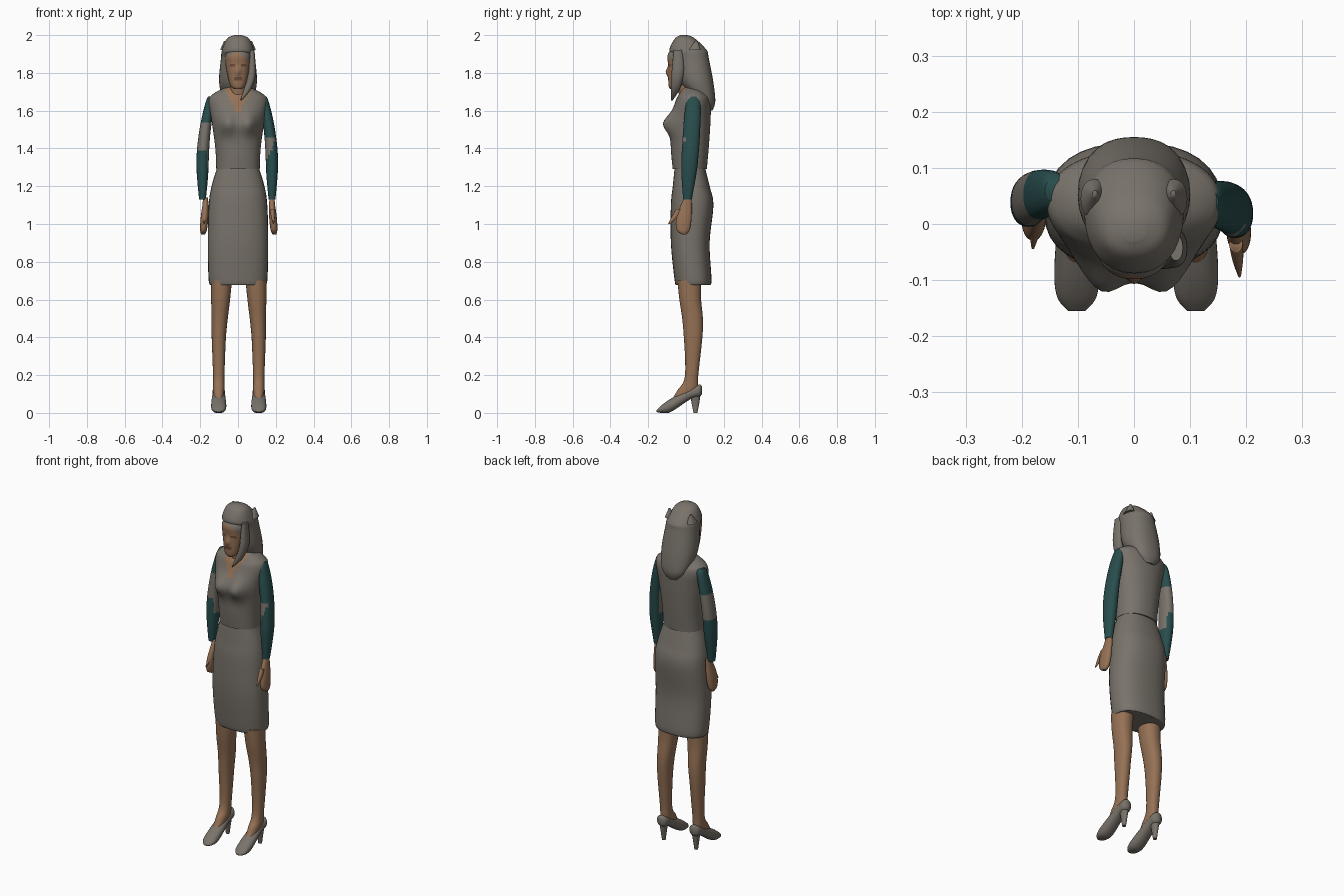
import bpy, bmesh
from math import cos, sin, pi, exp, copysign

cube = bpy.data.objects.get("Cube")
if cube:
    bpy.data.objects.remove(cube, do_unlink=True)


def make_material(name, colour):
    mat = bpy.data.materials.new(name)
    mat.use_nodes = True
    mat.diffuse_color = (*colour, 1)
    mat.node_tree.nodes["Principled BSDF"].inputs["Base Color"].default_value = (*colour, 1)
    return mat


CLOTH, SKIN, TEAL, DARK = range(4)
MATERIALS = [
    make_material("warm grey", (.19, .17, .145)),
    make_material("skin", (.3, .165, .09)),
    make_material("dark teal", (.022, .075, .075)),
    make_material("dark brown", (.15, .07, .045)),
]


def spline(before, start, end, after, t):
    """Catmull-Rom value between start and end."""
    slope_in, slope_out = (end - before) / 2, (after - start) / 2
    rise = end - start
    return start + t * (slope_in + t * (3 * rise - 2 * slope_in - slope_out
                                        + t * (slope_in + slope_out - 2 * rise)))


def smooth_rings(rings, steps):
    padded = [rings[0], *rings, rings[-1]]
    result = []
    for neighbours in zip(padded, padded[1:], padded[2:], padded[3:]):
        for step in range(steps):
            result.append([spline(*values, step / steps) for values in zip(*neighbours)])
    return result + [rings[-1]]


def rounded(value, power):
    return copysign(abs(value) ** (2 / power), value)


def loft(name, rings, colour, centre=lambda position: 0, along_y=False, power=2.2,
         segments=32, steps=6, bumps=(), paint=None, side=1, shift=(0, 0)):
    """Skin rounded sections, each given as position, half width, low and high extent."""
    bm = bmesh.new()
    loops = []
    for position, half_width, low, high in smooth_rings(rings, steps):
        loop = []
        for k in range(segments):
            angle = 2 * pi * k / segments
            u, v = rounded(cos(angle), power), rounded(sin(angle), power)
            x = centre(position) + u * half_width
            across = (low + high + v * (high - low)) / 2
            y, z = (position, across) if along_y else (across, position)
            for bump_x, bump_z, wide, tall, height in bumps:
                distance = ((x - bump_x) / wide) ** 2 + ((z - bump_z) / tall) ** 2
                y -= height * max(-v, 0) * exp(-distance)
            loop.append(bm.verts.new((side * (x + shift[0]), y + shift[1], z)))
        loops.append(loop)
    for lower, upper in zip(loops, loops[1:]):
        for k in range(segments):
            n = (k + 1) % segments
            bm.faces.new((lower[k], lower[n], upper[n], upper[k]))
    bm.faces.new(loops[0])
    bm.faces.new(loops[-1])
    bmesh.ops.recalc_face_normals(bm, faces=bm.faces)
    bm.normal_update()
    for face in bm.faces:
        face.material_index = paint(face.calc_center_median(), face.normal) if paint else colour
    mesh = bpy.data.meshes.new(name)
    bm.to_mesh(mesh)
    bm.free()
    for mat in MATERIALS:
        mesh.materials.append(mat)
    obj = bpy.data.objects.new(name, mesh)
    bpy.context.collection.objects.link(obj)
    bpy.ops.object.select_all(action='DESELECT')
    obj.select_set(True)
    bpy.context.view_layer.objects.active = obj
    bpy.ops.object.shade_smooth_by_angle(angle=pi / 3)


# Colour rules
def neckline(centre, normal):
    opening = (centre.z - 1.575) / 2
    return SKIN if normal.y < 0 and centre.y < 0 and abs(centre.x) < opening else CLOTH


def face_paint(centre, normal):
    hairline = 1.91 - max(.8 * centre.x, -.4 * centre.x)
    if centre.z > hairline:
        return CLOTH
    eye = abs(centre.z - 1.84) < .009 and abs(abs(centre.x) - .03) < .015
    mouth = abs(centre.z - 1.77) < .007 and abs(centre.x) < .02
    return DARK if normal.y < 0 and (eye or mouth) else SKIN


def left_sleeve_paint(centre, normal):
    inner_edge = .14 + .4 * (centre.z - 1.3)
    patch = 1.28 < centre.z < 1.45 and normal.y < .2 and centre.x < inner_edge
    return CLOTH if patch else TEAL


def right_sleeve_paint(centre, normal):
    inner_patch = 1.3 < centre.z < 1.4 and centre.x > -.165
    band = 1.4 < centre.z < 1.53
    return CLOTH if inner_patch or band else TEAL


# Centre lines of the limbs and the front lock
def arm_line(z):
    return .18 - .35 * max(z - 1.3, 0) ** 2 + .08 * max(1.1 - z, 0)


def leg_line(z):
    return .11 - .05 * max(z - .4, 0)


def lock_line(z):
    return .075 - 2.2 * max(1.82 - z, 0) ** 2


# Dress
loft("skirt", [
    (.68, .14, -.05, .12), (.7, .155, -.06, .135), (.9, .16, -.08, .125),
    (1.1, .155, -.08, .145), (1.2, .14, -.07, .125), (1.3, .11, -.06, .1),
], CLOTH, power=2.4)
loft("bodice", [
    (1.29, .115, -.07, .11), (1.4, .12, -.08, .12), (1.55, .14, -.08, .13),
    (1.65, .155, -.055, .13), (1.69, .13, -.035, .11), (1.73, .05, -.01, .07),
], CLOTH, segments=64, steps=9, paint=neckline,
    bumps=[(x, 1.53, .05, .055, .05) for x in (-.06, .06)])

# Head, neck and hair
loft("neck", [(1.66, .045, -.036, .06), (1.78, .04, -.045, .05)], SKIN)
loft("head", [
    (1.715, .02, -.085, -.04), (1.74, .043, -.093, 0), (1.84, .065, -.095, .04),
    (1.9, .065, -.095, .04), (1.95, .03, -.05, .02),
], SKIN, segments=64, steps=12, paint=face_paint, bumps=[(0, 1.805, .012, .02, .013)])
loft("hair", [
    (1.6, .03, .1, .14), (1.65, .075, .06, .155), (1.75, .1, -.03, .145),
    (1.88, .09, -.06, .12), (1.92, .085, -.088, .11), (1.98, .06, -.06, .05),
    (2, .02, -.03, .01),
], CLOTH)
loft("front_lock", [
    (1.655, .003, -.08, -.07), (1.72, .02, -.08, -.03), (1.82, .02, -.075, -.01),
    (1.92, .012, -.065, -.02),
], CLOTH, centre=lock_line)

for side, label in ((1, "left"), (-1, "right")):
    left = side > 0
    loft(label + "_hair_tuft", [(1.92, .025, .01, .08), (1.97, .004, .05, .06)],
         CLOTH, centre=lambda z: .07, side=side)

    # Arms and hands, the right ones set further back
    loft(label + "_sleeve", [
        (1.675, .02, .02, .06), (1.64, .025, 0, .075), (1.5, .03, -.015, .075),
        (1.3, .032, -.025, .06), (1.13, .018, -.015, .03),
    ], TEAL, centre=arm_line, steps=9, side=side, shift=(0, 0) if left else (.008, .02),
        paint=left_sleeve_paint if left else right_sleeve_paint)
    loft(label + "_hand", [
        (1.14, .013, -.01, .03), (1.04, .02, -.05, .03), (.97, .018, -.05, .02),
        (.945, .01, -.02, 0),
    ], SKIN, centre=arm_line, side=side, shift=(0, 0) if left else (-.008, .025))
    loft(label + "_thumb", [
        (1.08, .012, -.05, -.02), (1.04, .01, -.075, -.04), (1, .003, -.095, -.085),
    ], SKIN, centre=arm_line, side=side, shift=(0, 0) if left else (-.008, .05))

    # Legs, shoes and heels
    stance = (0, 0) if left else (-.008, 0)
    loft(label + "_leg", [
        (.7, .055, -.045, .08), (.6, .05, -.035, .08), (.45, .04, -.015, .09),
        (.2, .03, -.005, .065), (.12, .03, -.045, .06), (.08, .025, -.07, .02),
    ], SKIN, centre=leg_line, side=side, shift=stance)
    loft(label + "_shoe", [
        (-.155, .015, .005, .015), (-.13, .035, 0, .04), (-.08, .04, .005, .075),
        (.02, .033, .07, .13), (.07, .03, .085, .15), (.085, .01, .1, .14),
    ], CLOTH, centre=leg_line, along_y=True, side=side, shift=stance)
    loft(label + "_heel", [(.12, .025, .02, .08), (.05, .014, .03, .07), (0, .01, .04, .06)],
         CLOTH, centre=leg_line, side=side, shift=stance)
